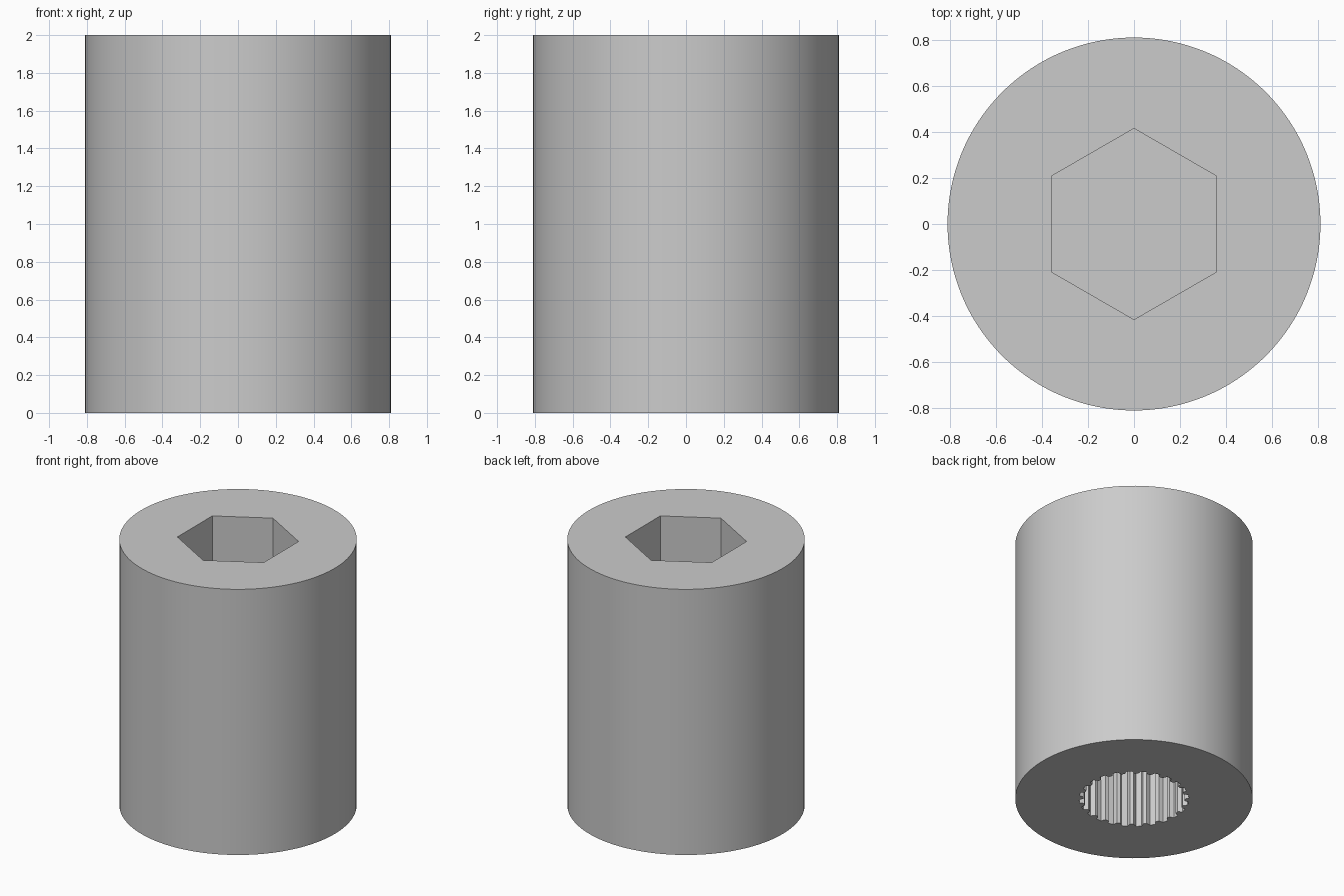
import bpy
import bmesh
from math import sin, cos, pi

cube = bpy.data.objects.get("Cube")
if cube:
    bpy.data.objects.remove(cube, do_unlink=True)

RADIUS, HEIGHT = 0.81, 2.0
HEX_RADIUS, HEX_DEPTH = 0.415, 0.8
TEETH, ROOT, TIP, SPLINE_DEPTH = 24, 0.375, 0.345, 0.8
OVERLAP = 0.1

# Plain grey metal
metal = bpy.data.materials.new("grey_metal")
metal.use_nodes = True
grey = (0.6, 0.6, 0.6, 1.0)
metal.diffuse_color = grey
metal.node_tree.nodes["Principled BSDF"].inputs["Base Color"].default_value = grey


def ring(count, radius, start=0.0):
    return [(radius * cos(start + 2 * pi * i / count),
             radius * sin(start + 2 * pi * i / count)) for i in range(count)]


def prism(name, outline, bottom, top):
    """Extrude a flat outline from bottom to top."""
    bm = bmesh.new()
    base = bm.faces.new([bm.verts.new((x, y, bottom)) for x, y in outline])
    result = bmesh.ops.extrude_face_region(bm, geom=[base], use_keep_orig=True)
    moved = [v for v in result["geom"] if isinstance(v, bmesh.types.BMVert)]
    bmesh.ops.translate(bm, verts=moved, vec=(0, 0, top - bottom))
    bmesh.ops.recalc_face_normals(bm, faces=bm.faces)
    mesh = bpy.data.meshes.new(name)
    bm.to_mesh(mesh)
    bm.free()
    mesh.materials.append(metal)
    obj = bpy.data.objects.new(name, mesh)
    bpy.context.collection.objects.link(obj)
    return obj


# Round body
body = prism("socket_body", ring(128, RADIUS), 0, HEIGHT)

# Hexagonal recess in the top
hex_cutter = prism("hex_cutter", ring(6, HEX_RADIUS, pi / 2),
                   HEIGHT - HEX_DEPTH, HEIGHT + OVERLAP)

# Toothed recess in the underside
spline = []
for tooth in range(TEETH):
    for offset, radius in ((-0.36, TIP), (-0.2, ROOT), (0.2, ROOT), (0.36, TIP)):
        angle = 2 * pi * (tooth + offset) / TEETH
        spline.append((radius * cos(angle), radius * sin(angle)))
spline_cutter = prism("spline_cutter", spline, -OVERLAP, SPLINE_DEPTH)

# Cut both recesses, then discard the cutters
bpy.ops.object.select_all(action="DESELECT")
body.select_set(True)
bpy.context.view_layer.objects.active = body
for cutter in (hex_cutter, spline_cutter):
    cutter.hide_render = True
    cut = body.modifiers.new(cutter.name, "BOOLEAN")
    cut.operation = "DIFFERENCE"
    cut.solver = "EXACT"
    cut.object = cutter
    bpy.ops.object.modifier_apply(modifier=cut.name)
    bpy.data.objects.remove(cutter, do_unlink=True)

bpy.ops.object.shade_smooth_by_angle(angle=pi / 9)
